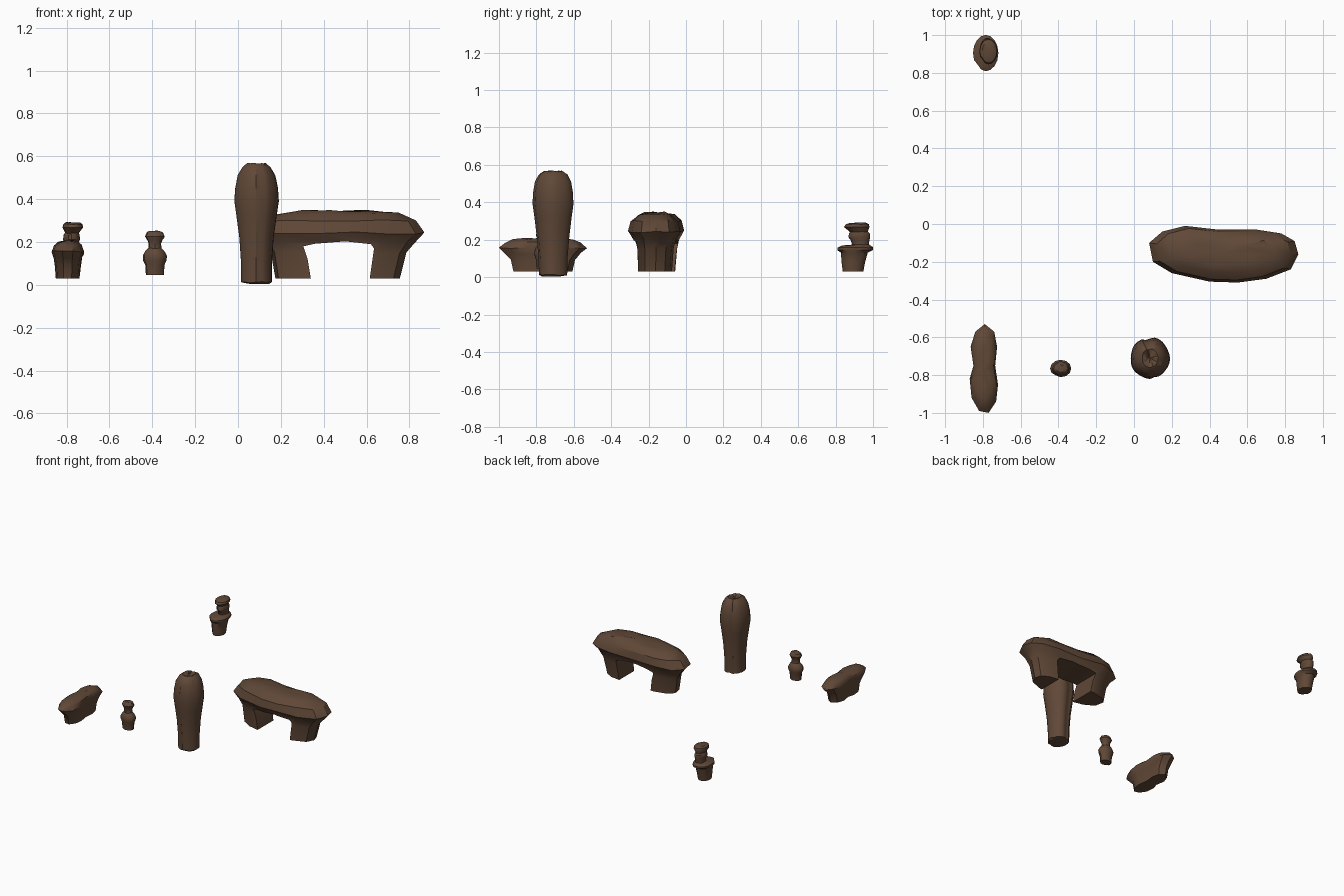
import bpy, bmesh, math, random

if "Cube" in bpy.data.objects:
    bpy.data.objects.remove(bpy.data.objects["Cube"])

random.seed(4)
rock = bpy.data.materials.new("brown_rock")
rock.diffuse_color = (0.115, 0.064, 0.038, 1)
rock.use_nodes = True
rock.node_tree.nodes["Principled BSDF"].inputs["Base Color"].default_value = rock.diffuse_color


def finish(name, bm, angle=35):
    bmesh.ops.recalc_face_normals(bm, faces=bm.faces)
    me = bpy.data.meshes.new(name)
    bm.to_mesh(me)
    bm.free()
    ob = bpy.data.objects.new(name, me)
    bpy.context.collection.objects.link(ob)
    me.materials.append(rock)
    return ob


def smooth(ob, angle=32):
    bpy.ops.object.select_all(action='DESELECT')
    ob.select_set(True)
    bpy.context.view_layer.objects.active = ob
    bpy.ops.object.shade_smooth_by_angle(angle=math.radians(angle))


def loft(name, outline, centre, levels, jitter=0.0):
    """Stack scaled copies of an outline; level = z, sx, sy, dx, dy."""
    bm = bmesh.new()
    rings = []
    for i, (z, sx, sy, dx, dy) in enumerate(levels):
        j = jitter if 0 < i else 0
        rings.append([bm.verts.new((centre[0] + dx + x * sx, centre[1] + dy + y * sy,
                                    z + random.uniform(-j, j))) for x, y in outline])
    n = len(outline)
    for a, b in zip(rings, rings[1:]):
        for k in range(n):
            bm.faces.new((a[k], a[(k + 1) % n], b[(k + 1) % n], b[k]))
    bm.faces.new(rings[0][::-1])
    # top closed with a fan
    top = rings[-1]
    c = bm.verts.new((sum(v.co.x for v in top) / n, sum(v.co.y for v in top) / n, levels[-1][0]))
    for k in range(n):
        bm.faces.new((top[k], top[(k + 1) % n], c))
    return finish(name, bm)


def polar(n, radius=lambda a: 1):
    return [(math.cos(a) * radius(a), math.sin(a) * radius(a))
            for a in (2 * math.pi * k / n for k in range(n))]


def shifted(points, c):
    return [(x - c[0], y - c[1]) for x, y in points]


# Rock arch: solid block, then the opening is cut through
c = (0.475, -0.16)
arch_plan = [(.08, -.10), (.10, -.20), (.20, -.26), (.40, -.305), (.55, -.31), (.70, -.29),
             (.83, -.24), (.87, -.16), (.85, -.09), (.78, -.05), (.65, -.03), (.45, -.03),
             (.27, -.01), (.15, -.04)]
arch = loft("rock_arch", shifted(arch_plan, c), c, [
    (.03, .735, .70, -.01, -.003), (.15, .80, .75, -.005, 0), (.20, .89, .82, 0, 0),
    (.243, 1, 1, 0, 0), (.30, .90, .91, 0, 0), (.332, .72, .66, -.01, 0),
    (.345, .42, .42, -.01, 0)], 0.006)

bm = bmesh.new()
opening = [(.345, -.1), (.34, .03), (.325, .12), (.305, .18), (.36, .192), (.50, .203),
           (.62, .19), (.635, .17), (.615, .03), (.613, -.1)]
face = bm.faces.new([bm.verts.new((x, -.6, z)) for x, z in opening])
ext = bmesh.ops.extrude_face_region(bm, geom=[face])
for v in ext["geom"]:
    if isinstance(v, bmesh.types.BMVert):
        v.co.y = .3
cutter = finish("arch_opening_cutter", bm)
cutter.hide_render = True
mod = arch.modifiers.new("opening", 'BOOLEAN')
mod.object = cutter
mod.operation = 'DIFFERENCE'
mod.solver = 'EXACT'
bpy.context.view_layer.objects.active = arch
bpy.ops.object.modifier_apply(modifier=mod.name)
bpy.data.objects.remove(cutter)
smooth(arch)


# Tall fluted pillar with a groove at the back and front
def flutes(a):
    r = 1 + .02 * math.cos(5 * a + .6)
    r -= .12 * math.exp(-((a - math.radians(98)) / .14) ** 2)
    r -= .08 * math.exp(-((a - math.radians(285)) / .16) ** 2)
    return r


pillar = loft("tall_pillar", polar(28, flutes), (.085, -.71), [
    (.004, .045, .05, .015, -.01), (.012, .072, .076, 0, 0), (.10, .072, .078, 0, 0),
    (.22, .08, .088, 0, 0), (.32, .094, .10, 0, 0), (.39, .104, .11, 0, 0),
    (.45, .10, .107, 0, 0), (.51, .088, .097, 0, 0), (.55, .066, .076, 0, 0),
    (.567, .042, .05, 0, 0), (.558, .02, .025, 0, 0)], 0.003)
smooth(pillar)

# Low elongated mesa
c = (-.795, -.765)
mesa_plan = [(-.79, -.53), (-.84, -.57), (-.865, -.65), (-.85, -.75), (-.87, -.82), (-.86, -.92),
             (-.82, -.99), (-.77, -1.0), (-.73, -.94), (-.72, -.85), (-.735, -.75),
             (-.725, -.65), (-.74, -.57)]
mesa = loft("low_mesa", shifted(mesa_plan, c), c, [
    (.03, .74, .67, 0, 0), (.09, .80, .73, 0, 0), (.125, .87, .86, 0, 0),
    (.157, 1, 1, 0, 0), (.185, .86, .87, 0, 0), (.200, .62, .68, 0, 0),
    (.206, .35, .42, 0, 0)], 0.004)
smooth(mesa)


# Balanced-rock towers
def notch(a):
    return 1 - .14 * math.exp(-((a - math.radians(232)) / .2) ** 2)


back_tower = loft("back_balanced_rock", polar(16, notch), (-.785, .905), [
    (.03, .045, .055, 0, -.012), (.08, .051, .063, 0, -.01), (.13, .058, .072, 0, -.005),
    (.145, .067, .096, 0, 0), (.158, .067, .096, 0, 0), (.168, .054, .078, 0, .005),
    (.174, .034, .045, .008, .028), (.198, .034, .05, .008, .026),
    (.212, .039, .058, .008, .022), (.232, .038, .056, .008, .022),
    (.242, .032, .048, .01, .02), (.268, .048, .068, .014, .008),
    (.283, .045, .062, .014, .01), (.291, .032, .042, .014, .015)], 0.002)
smooth(back_tower)

small_tower = loft("small_balanced_rock", polar(12, notch), (-.388, -.765), [
    (.045, .042, .034, 0, 0), (.095, .045, .038, 0, 0), (.115, .055, .045, 0, 0),
    (.137, .056, .046, 0, 0), (.158, .045, .038, 0, 0), (.170, .031, .027, 0, 0),
    (.192, .029, .025, 0, 0), (.205, .034, .03, 0, 0), (.225, .046, .038, 0, 0),
    (.244, .038, .03, 0, 0), (.251, .026, .02, 0, 0)], 0.002)
smooth(small_tower)
